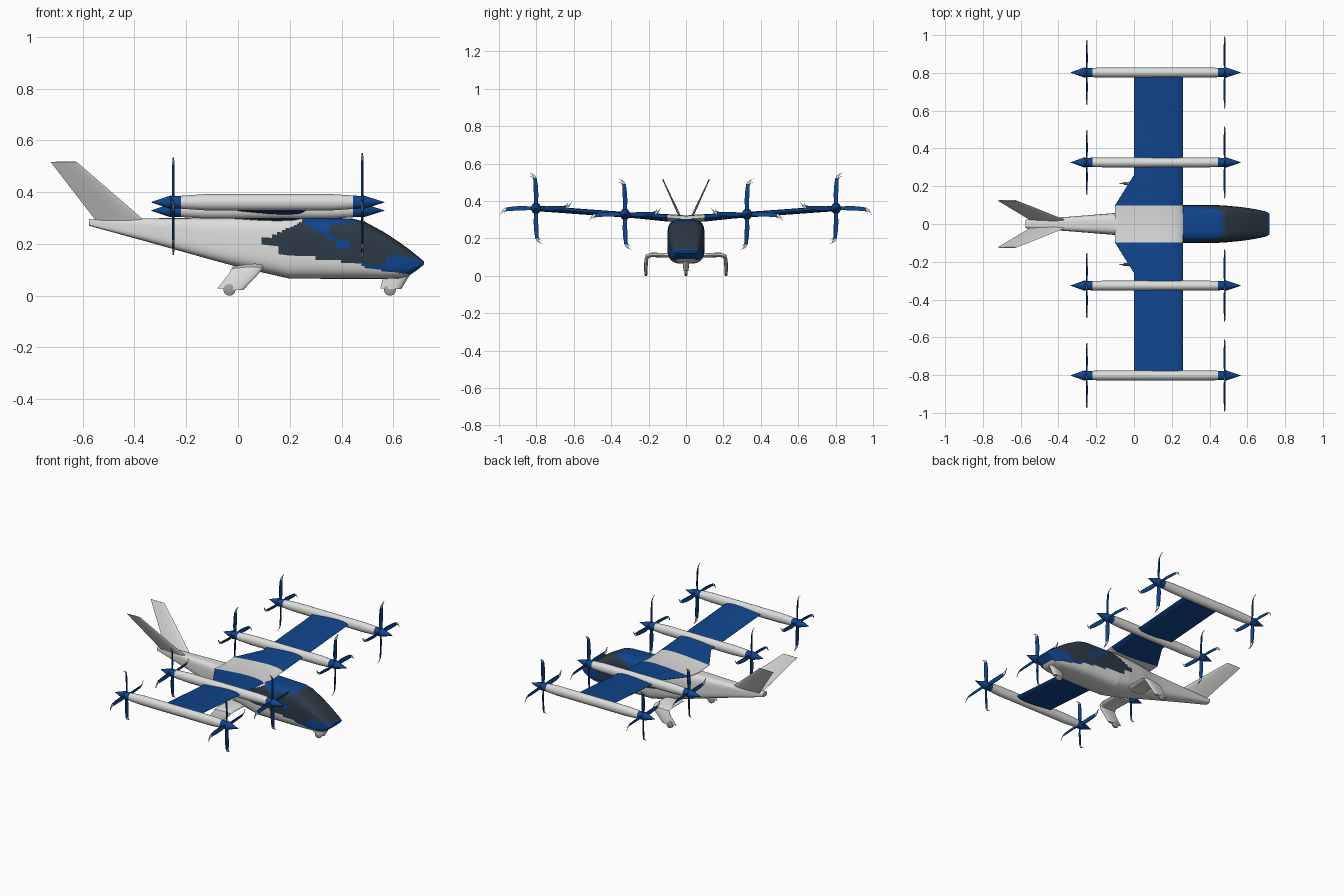
import bpy, bmesh, math
from mathutils import Vector as V, Matrix

if "Cube" in bpy.data.objects:
    bpy.data.objects.remove(bpy.data.objects["Cube"])


def mat(name, c):
    m = bpy.data.materials.new(name)
    m.diffuse_color = (*c, 1)
    m.use_nodes = True
    m.node_tree.nodes["Principled BSDF"].inputs["Base Color"].default_value = m.diffuse_color
    return m


WHITE = mat("white_paint", (0.72, 0.72, 0.71))
BLUE = mat("blue_paint", (0.005, 0.06, 0.27))
GLASS = mat("dark_glass", (0.026, 0.042, 0.06))
GREY = mat("wheel_grey", (0.35, 0.35, 0.36))


def loft(name, rings, mats, rule=None, angle=35):
    """Skin closed rings of points, cap both ends, colour faces by a rule."""
    bm = bmesh.new()
    vs = [[bm.verts.new(p) for p in r] for r in rings]
    n = len(vs[0])
    for a, b in zip(vs, vs[1:]):
        for i in range(n):
            j = (i + 1) % n
            bm.faces.new((a[i], a[j], b[j], b[i]))
    bm.faces.new(vs[0])
    bm.faces.new(vs[-1])
    bmesh.ops.recalc_face_normals(bm, faces=bm.faces[:])
    if rule:
        for f in bm.faces:
            f.material_index = rule(f.calc_center_median())
    me = bpy.data.meshes.new(name)
    bm.to_mesh(me)
    bm.free()
    for m in mats:
        me.materials.append(m)
    ob = bpy.data.objects.new(name, me)
    bpy.context.collection.objects.link(ob)
    bpy.context.view_layer.objects.active = ob
    ob.select_set(True)
    bpy.ops.object.shade_smooth_by_angle(angle=math.radians(angle))
    ob.select_set(False)
    return ob


def foil(le, te, t, normal):
    """Aerofoil ring between leading and trailing edge points."""
    le, te, n = V(le), V(te), V(normal).normalized()
    up = [(0.04, 0.25), (0.12, 0.42), (0.3, 0.5), (0.55, 0.4), (0.8, 0.2)]
    pts = [(0, 0)] + up + [(1, 0.03), (1, -0.03)] + [(f, -h) for f, h in reversed(up)]
    return [le.lerp(te, f) + n * h * t for f, h in pts]


def inside(x, z, poly):
    hit = False
    for (x1, z1), (x2, z2) in zip(poly, poly[1:] + poly[:1]):
        if (z1 > z) != (z2 > z) and x < x1 + (z - z1) * (x2 - x1) / (z2 - z1):
            hit = not hit
    return hit


# Fuselage: x, bottom, top, half width
ST = [(-0.575, 0.270, 0.297, 0.022), (-0.36, 0.211, 0.299, 0.037),
      (-0.10, 0.138, 0.300, 0.058), (0.0, 0.111, 0.304, 0.080),
      (0.12, 0.084, 0.306, 0.096), (0.20, 0.066, 0.306, 0.100),
      (0.44, 0.065, 0.298, 0.100), (0.49, 0.065, 0.286, 0.097),
      (0.565, 0.065, 0.245, 0.090), (0.62, 0.067, 0.209, 0.082),
      (0.66, 0.077, 0.180, 0.075), (0.70, 0.105, 0.148, 0.066), (0.718, 0.121, 0.133, 0.055)]


def section(x):
    for a, b in zip(ST, ST[1:]):
        if x <= b[0] + 1e-6:
            f = (x - a[0]) / (b[0] - a[0])
            return [p + (q - p) * f for p, q in zip(a, b)]
    return ST[-1]


def body_ring(x):
    x, lo, hi, w = section(x)
    ring = []
    for i in range(72):
        a = 2 * math.pi * i / 72
        c, s = math.cos(a), math.sin(a)
        e = 0.55
        y = w * math.copysign(abs(c) ** e, c)
        z = (lo + hi) / 2 + (hi - lo) / 2 * math.copysign(abs(s) ** e, s)
        ring.append((x, y, z))
    return ring


SIDE_WINDOW = [(0.075, 0.205), (0.25, 0.288), (0.33, 0.235), (0.38, 0.195),
               (0.58, 0.145), (0.56, 0.118), (0.45, 0.125), (0.2, 0.16)]
WINDSHIELD = [(0.48, 0.32), (0.47, 0.285), (0.36, 0.275), (0.35, 0.24), (0.42, 0.20),
              (0.60, 0.155), (0.70, 0.142), (0.76, 0.15), (0.6, 0.32)]
BLUE_AREA = [(0.25, 0.33), (0.25, 0.28), (0.33, 0.235), (0.38, 0.18), (0.5, 0.105),
             (0.66, 0.082), (0.72, 0.11), (0.74, 0.16), (0.55, 0.33)]


def body_colour(c):
    if inside(c.x, c.z, SIDE_WINDOW) or inside(c.x, c.z, WINDSHIELD):
        return 2
    return 1 if inside(c.x, c.z, BLUE_AREA) else 0


xs = [-0.575, -0.36, -0.22, -0.10, -0.05, 0.0]
xs += [0.718 * i / 110 for i in range(1, 111)]
loft("fuselage", [body_ring(x) for x in xs], [WHITE, BLUE, GLASS], body_colour)

# Wing with dihedral, swept root fillet and white centre section
rings = []
for y in (-0.8, -0.26, -0.1, -0.099, 0, 0.099, 0.1, 0.26, 0.8):
    a = abs(y)
    z = 0.303 + 0.072 * a
    te = 0.0 if a > 0.2 else -0.1
    rings.append(foil((0.26, y, z), (te, y, z), 0.03 if a > 0.2 else 0.04, (0, 0, 1)))
loft("wing", rings, [WHITE, BLUE], lambda c: int(abs(c.y) > 0.0995))


# Rotor blades: flat blade with a hooked white tip
def rotor(name, x, y, z, radius, spin):
    outline = [(0.0, -0.05, 0.05), (0.2, -0.05, 0.05), (0.35, -0.07, 0.06), (0.65, -0.05, 0.07),
               (0.85, -0.02, 0.07), (0.93, 0.03, 0.10), (0.97, 0.10, 0.13), (1.0, 0.17, 0.19)]
    for k in range(4):
        rot = Matrix.Rotation(k * math.pi / 2, 3, 'X')
        rings = []
        for r, lo, hi in outline:
            rr = []
            for w, t in ((lo, -1), (hi, -1), (hi, 1), (lo, 1)):
                # slight pitch along the blade
                p = V((t * 0.002 + (w - (lo + hi) / 2) * radius * 0.3, spin * w * radius, r * radius))
                rr.append(rot @ p + V((x, y, z)))
            rings.append(rr)
        hub = V((x, y, z))
        loft(f"{name}_blade_{k + 1}", rings, [BLUE, WHITE],
             lambda c: int((c - hub).length > 0.87 * radius))


# Nacelles with blue spinners at both ends: x, radius y, radius z
NAC = [(-0.335, 0.001, 0.001), (-0.26, 0.028, 0.026), (-0.255, 0.024, 0.024), (-0.22, 0.025, 0.025),
       (-0.13, 0.026, 0.031), (0.37, 0.026, 0.031), (0.445, 0.025, 0.026),
       (0.48, 0.024, 0.024), (0.485, 0.028, 0.026), (0.565, 0.001, 0.001)]
for side, s in (("left", 1), ("right", -1)):
    for pos, y, z in (("inner", 0.326, 0.329), ("outer", 0.802, 0.361)):
        y *= s
        name = f"{side}_{pos}"
        rings = [[(x, y + ry * math.cos(i * math.pi / 12), z + rz * math.sin(i * math.pi / 12))
                  for i in range(24)] for x, ry, rz in NAC]
        loft(name + "_nacelle", rings, [WHITE, BLUE], lambda c: int(c.x < -0.22 or c.x > 0.445))
        rotor(name + "_front_rotor", 0.48, y, z, 0.19, s)
        rotor(name + "_rear_rotor", -0.25, y, z, 0.172, s)

    # V tail
    n = (0, 0.22, -0.1 * s)
    loft(f"{side}_tail_fin", [foil((-0.355, 0.018 * s, 0.285), (-0.545, 0.018 * s, 0.285), 0.014, n),
                              foil((-0.623, 0.125 * s, 0.517), (-0.724, 0.125 * s, 0.517), 0.006, n)],
         [WHITE])

    # Main landing gear: arm out, then leg swept down and back
    loft(f"{side}_main_gear_leg",
         [foil((0.10, 0.05 * s, 0.108), (-0.02, 0.05 * s, 0.108), 0.026, (0, 0, 1)),
          foil((0.10, 0.185 * s, 0.112), (-0.02, 0.185 * s, 0.112), 0.024, (0, 0, 1)),
          foil((0.095, 0.207 * s, 0.104), (-0.025, 0.207 * s, 0.104), 0.022, (0, s, 1)),
          foil((0.08, 0.213 * s, 0.085), (-0.035, 0.213 * s, 0.085), 0.02, (0, s, 0)),
          foil((0.02, 0.215 * s, 0.022), (-0.08, 0.215 * s, 0.028), 0.018, (0, s, 0))], [WHITE])

# Nose gear leg
loft("nose_gear_leg", [foil((0.67, 0, 0.09), (0.565, 0, 0.09), 0.04, (0, 1, 0)),
                       foil((0.63, 0, 0.025), (0.55, 0, 0.028), 0.026, (0, 1, 0))], [WHITE])

# Wheels
for name, x, y in (("nose_wheel", 0.587, 0), ("left_wheel", -0.033, 0.215), ("right_wheel", -0.033, -0.215)):
    rings = [[(x + r * math.cos(i * math.pi / 12), y + d, 0.023 + r * math.sin(i * math.pi / 12))
              for i in range(24)] for d, r in ((-0.008, 0.018), (-0.005, 0.023), (0.005, 0.023), (0.008, 0.018))]
    loft(name, rings, [GREY])
